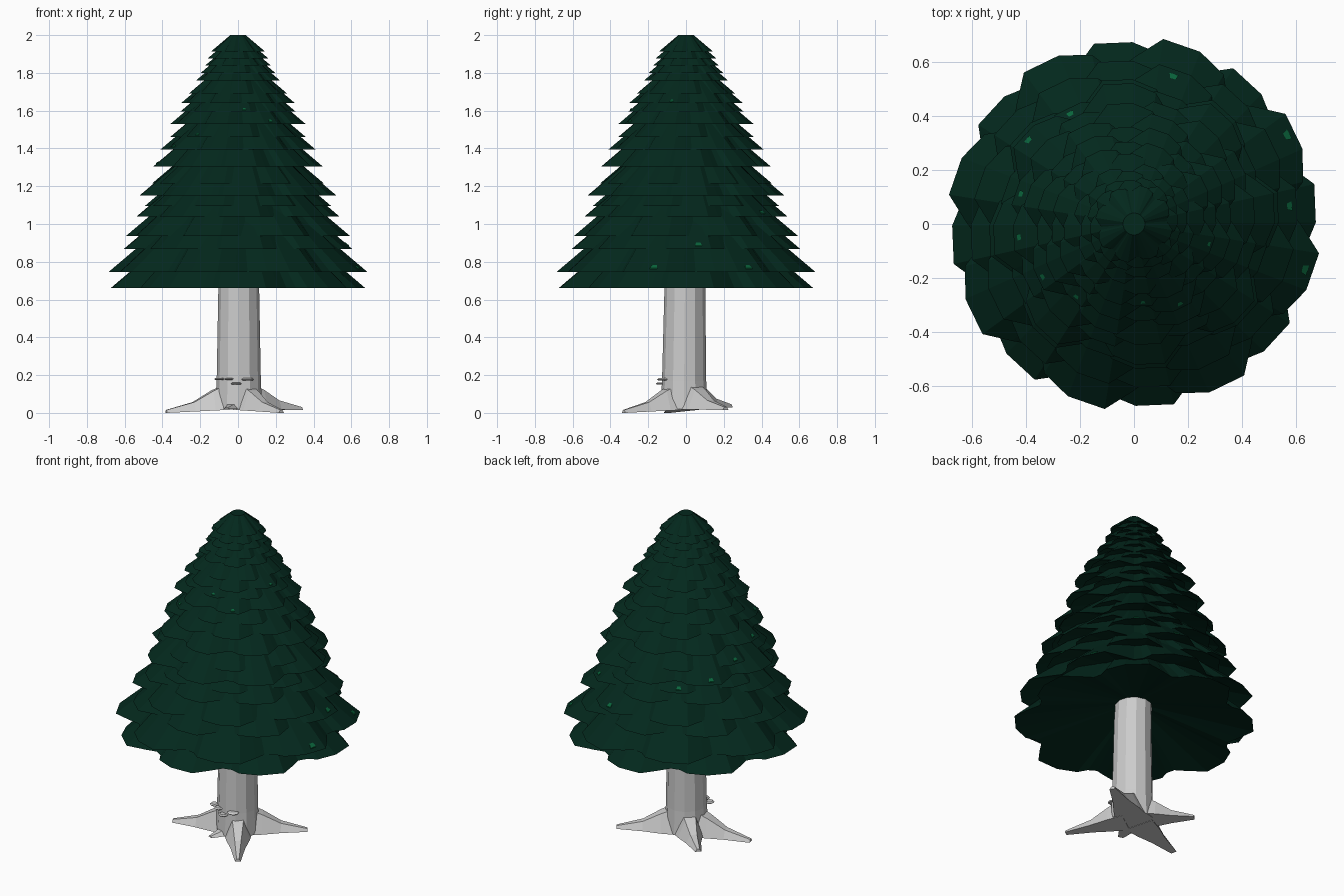
import bpy, bmesh, math
from mathutils import Vector

if "Cube" in bpy.data.objects:
    bpy.data.objects.remove(bpy.data.objects["Cube"])


def material(name, rgb):
    m = bpy.data.materials.new(name)
    m.diffuse_color = (*rgb, 1)
    m.use_nodes = True
    m.node_tree.nodes["Principled BSDF"].inputs["Base Color"].default_value = m.diffuse_color
    return m


green = material("dark_pine_green", (0.001, 0.021, 0.012))
fresh = material("fresh_green", (0.003, 0.13, 0.045))
grey = material("light_bark_grey", (0.6, 0.6, 0.6))


def loft(name, rings, mat):
    """Skin a list of equal-length vertex rings and cap both ends."""
    bm = bmesh.new()
    vs = [[bm.verts.new(p) for p in ring] for ring in rings]
    n = len(vs[0])
    for a, b in zip(vs, vs[1:]):
        for i in range(n):
            j = (i + 1) % n
            bm.faces.new((a[i], a[j], b[j], b[i]))
    bm.faces.new(vs[0][::-1])
    bm.faces.new(vs[-1])
    bmesh.ops.recalc_face_normals(bm, faces=bm.faces[:])
    me = bpy.data.meshes.new(name)
    bm.to_mesh(me)
    bm.free()
    me.materials.append(mat)
    ob = bpy.data.objects.new(name, me)
    bpy.context.collection.objects.link(ob)
    return ob


def circle(r, z, n, cx=0, cy=0, phase=0):
    return [(cx + r * math.cos(phase + 2 * math.pi * i / n),
             cy + r * math.sin(phase + 2 * math.pi * i / n), z) for i in range(n)]


# foliage tiers: (rim height, rim radius), eight-petalled skirts
TIERS = [(.66, .685), (.745, .695), (.867, .615), (.937, .60), (1.04, .545),
         (1.095, .50), (1.15, .53), (1.215, .46), (1.305, .455), (1.395, .415),
         (1.46, .365), (1.53, .362), (1.595, .31), (1.64, .305), (1.69, .265),
         (1.76, .225), (1.80, .20), (1.84, .175), (1.875, .165), (1.913, .145)]
PETAL = [(-20, .86), (-16, .93), (-6, .985), (6, 1), (14, .90), (20, .84)]


def tier_ring(scale, z, phase, star=True):
    pts = []
    for k in range(8):
        for a, f in PETAL:
            t = math.radians(a + k * 45 + phase)
            r = scale * (f if star else 1)
            pts.append((r * math.cos(t), r * math.sin(t), z))
    return pts


for i, (z, R) in enumerate(TIERS):
    phase = 6.5 if i % 2 == 0 else 30
    rise = .17 if i == 0 else .3
    loft(f"foliage_tier_{i + 1}", [
        tier_ring(R * .15, z + rise * R, phase, False),  # underside rising inwards
        tier_ring(R, z, phase),                          # petalled rim
        tier_ring(R * .28, z + .6 * R, phase, False),    # top
    ], green)

# tiny fresh-green needle flecks lying on some petals
for n in range(14):
    i = 1 + (n * 5) % 13
    z, R = TIERS[i]
    a = math.radians((6.5 if i % 2 == 0 else 30) + 45 * ((n * 3) % 8))
    rings = []
    for lift in (-.002, .004):
        rings.append([(r * R * math.cos(a + s), r * R * math.sin(a + s),
                       z + .6 * R * (.99 - r) / .71 + lift)
                      for r, s in ((.96, -.03), (.96, .03), (.93, .02), (.93, -.02))])
    loft(f"needle_fleck_{n + 1}", rings, fresh)

# trunk
loft("trunk", [circle(.125, .02, 12, .003, -.01), circle(.117, .17, 12, .004, -.01),
               circle(.108, .66, 12, .004, -.006), circle(.104, .85, 12)], grey)


# roots: tapering wedges from the trunk to each tip
def root(name, tip, height, width, tip_z):
    d = Vector((tip[0], tip[1], 0))
    side = Vector((-d.y, d.x, 0)).normalized()
    rings = []
    for t, h, w in ((.12, 1.1, 1.1), (.36, .8, .9), (.62, .38, .55), (1, .12, .22)):
        c = d * t
        low = .02 + (tip_z - .02) * t
        top = low + height * h
        rings.append([c - side * width * w / 2 + Vector((0, 0, low)),
                      c + side * width * w / 2 + Vector((0, 0, low)),
                      c + side * width * w * .22 + Vector((0, 0, top)),
                      c - side * width * w * .22 + Vector((0, 0, top))])
    loft(name, rings, grey)


ROOTS = [((-.38, -.10), .13, .17, .0), ((.23, -.33), .13, .15, .0),
         ((.335, .21), .13, .17, .015), ((-.25, .235), .13, .16, .03),
         ((-.06, -.19), .07, .15, .02)]
for i, (tip, h, w, tz) in enumerate(ROOTS):
    root(f"root_{i + 1}", tip, h, w, tz)

# small shelf fungi on the front of the trunk
for i, (x, y, z, r) in enumerate([(-.10, -.09, .18, .028), (-.05, -.12, .18, .026),
                                  (-.01, -.13, .155, .03), (.05, -.12, .178, .035)]):
    loft(f"shelf_fungus_{i + 1}", [circle(r * .8, z - .006, 7, x, y),
                                   circle(r, z, 7, x, y),
                                   circle(r * .7, z + .006, 7, x, y)], grey)
